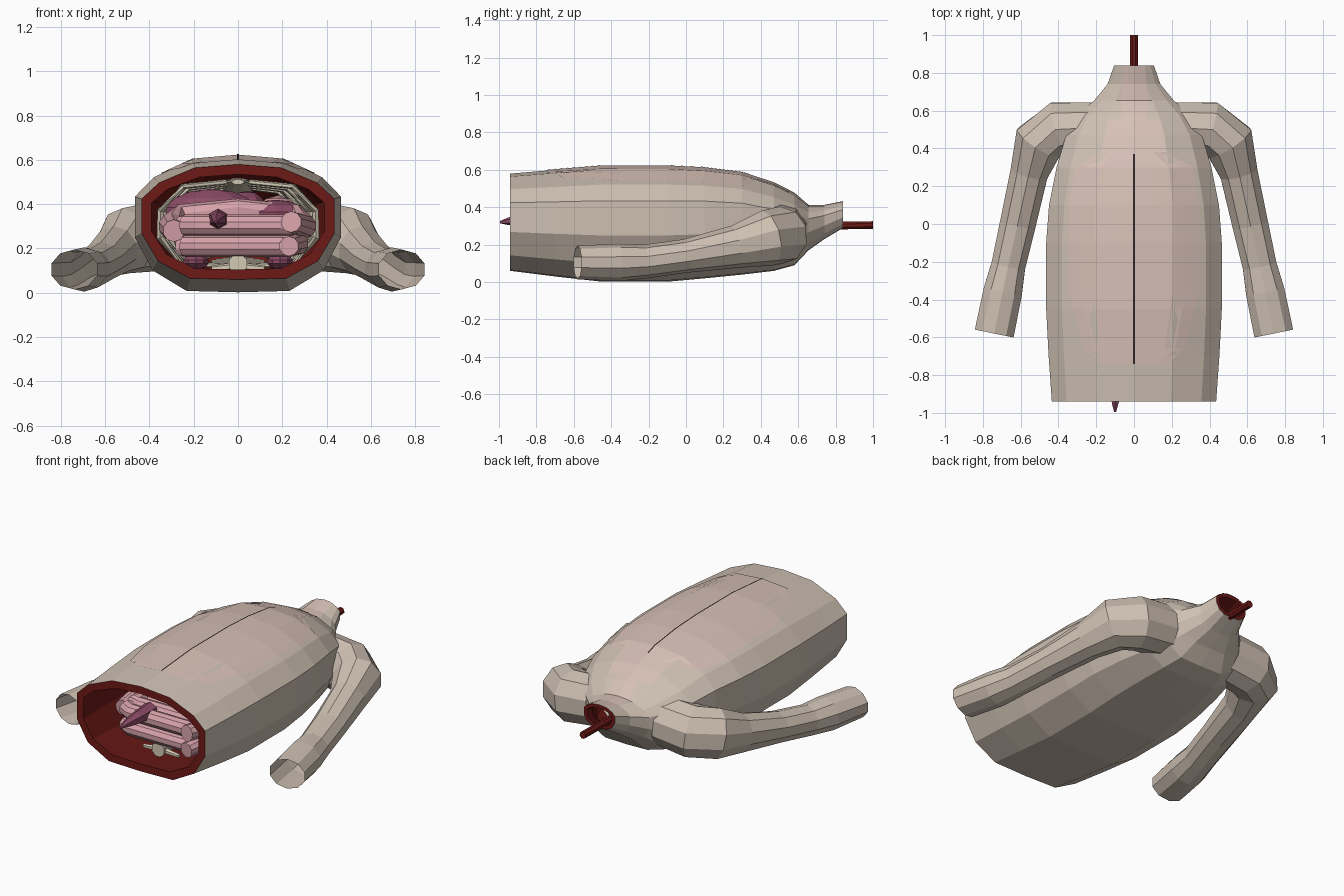
import bpy, bmesh, math
from mathutils import Vector

if "Cube" in bpy.data.objects:
    bpy.data.objects.remove(bpy.data.objects["Cube"])


def material(name, rgb):
    m = bpy.data.materials.new(name)
    m.diffuse_color = (*rgb, 1)
    m.use_nodes = True
    m.node_tree.nodes["Principled BSDF"].inputs["Base Color"].default_value = m.diffuse_color
    return m


SKIN = material("skin", (0.62, 0.53, 0.45))
FLAP = material("flap_skin", (0.68, 0.53, 0.47))
FLESH = material("flesh", (0.15, 0.01, 0.008))
DARK = material("slit", (0.03, 0.02, 0.02))
PINK = material("gut", (0.68, 0.36, 0.40))
MAROON = material("organ", (0.26, 0.07, 0.13))
BONE = material("bone", (0.66, 0.60, 0.47))


def finish(name, bm, mats, smooth=False):
    bmesh.ops.recalc_face_normals(bm, faces=bm.faces)
    me = bpy.data.meshes.new(name)
    bm.to_mesh(me)
    bm.free()
    for m in mats:
        me.materials.append(m)
    ob = bpy.data.objects.new(name, me)
    bpy.context.collection.objects.link(ob)
    if smooth:
        me.polygons.foreach_set("use_smooth", [True] * len(me.polygons))
    return ob


def skin_rings(bm, rings, closed=True, mat=0):
    """Join successive rings of vertices with quads."""
    n = len(rings[0])
    for a, b in zip(rings, rings[1:]):
        for i in range(n if closed else n - 1):
            j = (i + 1) % n
            bm.faces.new((a[i], a[j], b[j], b[i])).material_index = mat


def tube(name, path, mat, sides=8, caps=True, smooth=False):
    """Tube through (x, y, z, side radius, up radius) stations."""
    bm = bmesh.new()
    pts = [Vector(p[:3]) for p in path]
    rings = []
    for k, p in enumerate(path):
        d = (pts[min(k + 1, len(pts) - 1)] - pts[max(k - 1, 0)]).normalized()
        up = Vector((0, 0, 1)) if abs(d.z) < 0.9 else Vector((0, 1, 0))
        s = d.cross(up).normalized()
        n = s.cross(d)
        ring = []
        for i in range(sides):
            a = 2 * math.pi * (i + 0.5) / sides
            ring.append(bm.verts.new(pts[k] + s * p[3] * math.cos(a) + n * p[-1] * math.sin(a)))
        rings.append(ring)
    skin_rings(bm, rings)
    if caps:
        bm.faces.new(rings[0])
        bm.faces.new(rings[-1])
    return finish(name, bm, [mat], smooth)


def blob(name, loc, size, mat):
    bm = bmesh.new()
    bmesh.ops.create_uvsphere(bm, u_segments=10, v_segments=7, radius=1)
    for v in bm.verts:
        v.co = Vector(loc) + Vector(c * s for c, s in zip(v.co, size))
    return finish(name, bm, [mat])


# Torso shell: stations (y, half width, bottom z, top z)
STATIONS = [(-0.94, 0.435, 0.06, 0.58), (-0.7, 0.452, 0.03, 0.60), (-0.45, 0.465, 0.002, 0.62),
            (-0.1, 0.465, 0.002, 0.62), (0.1, 0.45, 0.02, 0.61), (0.3, 0.41, 0.04, 0.585),
            (0.47, 0.36, 0.06, 0.53), (0.58, 0.29, 0.09, 0.475), (0.655, 0.21, 0.17, 0.41),
            (0.74, 0.14, 0.23, 0.41), (0.84, 0.105, 0.29, 0.43)]
HALF = [(0, 1), (0.45, 0.94), (0.82, 0.68), (1, 0.4), (1, -0.2), (0.83, -0.68), (0.5, -0.98)]
SECTION = HALF + [(0, -1)] + [(-u, v) for u, v in HALF[:0:-1]]

bm = bmesh.new()


def torso_rings(inset):
    out = []
    for y, w, lo, hi in STATIONS:
        t = min(inset, w * 0.2)
        c, h = (lo + hi) / 2, (hi - lo) / 2
        out.append([bm.verts.new((u * (w - t), y, c + v * (h - t))) for u, v in SECTION])
    return out


outer, inner = torso_rings(0), torso_rings(0.045)
skin_rings(bm, outer)
skin_rings(bm, inner, mat=1)
for k in (0, -1):
    skin_rings(bm, [outer[k], inner[k]], mat=1)
finish("torso", bm, [SKIN, FLESH])


def interp(table, t):
    for a, b in zip(table, table[1:]):
        if t <= b[0]:
            f = (t - a[0]) / (b[0] - a[0])
            return [p + (q - p) * f for p, q in zip(a, b)]
    return list(table[-1])


def surface_z(x, y):
    _, w, lo, hi = interp(STATIONS, y)
    v = interp(HALF[:4], min(abs(x) / w, 0.99))[1]
    return (lo + hi) / 2 + v * (hi - lo) / 2


def patch(name, outline, x_lines, mat, lift):
    """Sheet laid on the front of the body; outline is (y, half width)."""
    ys = sorted({s[0] for s in STATIONS if outline[0][0] < s[0] < outline[-1][0]} | {o[0] for o in outline})
    bm = bmesh.new()
    rows = []
    for y in ys:
        hw = interp(outline, y)[1]
        rows.append([bm.verts.new((x * hw, y, surface_z(x * hw, y) + lift)) for x in x_lines])
    skin_rings(bm, rows, closed=False)
    return finish(name, bm, [mat])


# Opening flaps on the front and the slit between them
FLAP_OUTLINE = [(-0.74, 0.17), (-0.66, 0.27), (-0.35, 0.345), (0.1, 0.345), (0.3, 0.31), (0.38, 0.17), (0.55, 0.14)]
fracs = [0, 0.3, 0.6, 0.8, 1]
for side, sign in (("left", -1), ("right", 1)):
    patch(side + "_flap", FLAP_OUTLINE, [sign * f for f in fracs], FLAP, 0.004)
patch("throat_skin", [(0.54, 0.07), (0.67, 0.07), (0.84, 0.06)], [-1, -0.5, 0, 0.5, 1], FLAP, 0.003)
patch("slit", [(-0.74, 0.004), (0.37, 0.004)], [-1, 0, 1], DARK, 0.006)

# Arms, open at the wrist
ARM = [(0.22, 0.51, 0.27, 0.14, 0.15), (0.40, 0.505, 0.25, 0.15, 0.155), (0.505, 0.43, 0.235, 0.14, 0.15),
       (0.555, 0.27, 0.19, 0.105, 0.115), (0.615, 0.0, 0.14, 0.10, 0.09), (0.665, -0.22, 0.11, 0.095, 0.09),
       (0.695, -0.36, 0.105, 0.108, 0.10), (0.74, -0.58, 0.105, 0.11, 0.09)]
for side, sign in (("left", -1), ("right", 1)):
    tube(side + "_arm", [(sign * p[0], *p[1:]) for p in ARM], SKIN, sides=10, caps=False)

# Windpipe
tube("windpipe", [(0, 0.3, 0.29, 0.022), (0, 0.7, 0.3, 0.022), (0, 1.0, 0.305, 0.022)], FLESH)

# Spine: bodies with spurs
for i in range(15):
    y = -0.74 + i * 0.09
    z = 0.11 + 0.05 * max(0, y)
    tube(f"vertebra_{i}", [(0, y - 0.035, z + 0.02, 0.045), (0, y, z + 0.02, 0.035), (0, y + 0.035, z + 0.02, 0.045)], BONE)
    tube(f"vertebra_spur_{i}", [(-0.12, y, z, 0.012), (0, y, z + 0.01, 0.02), (0.12, y, z, 0.012)], BONE, sides=6)

# Ribs and breastbone
for i in range(8):
    y = -0.22 + i * 0.09
    w, hi = 0.36 - 0.012 * max(0, i - 3) ** 1.5, 0.50 - 0.008 * max(0, i - 4)
    for side, sign in (("left", -1), ("right", 1)):
        arc = [(0.05, 0.05, 0.12), (0.7, 0.03, 0.13), (0.98, 0, 0.25), (0.97, -0.03, 0.37), (0.7, -0.03, hi - 0.02), (0.15, 0.04, hi)]
        tube(f"{side}_rib_{i}", [(sign * u * w, y + dy, z, 0.018, 0.012) for u, dy, z in arc], BONE, sides=6)
tube("breastbone", [(0, -0.15, 0.5, 0.03, 0.012), (0, 0.2, 0.505, 0.05, 0.015), (0, 0.46, 0.46, 0.07, 0.015)], BONE)

# Lungs, heart, liver, stomach, kidneys
for side, sign in (("left", -1), ("right", 1)):
    blob(side + "_lung", (sign * 0.18, 0.2, 0.29), (0.13, 0.27, 0.15), PINK)
    blob(side + "_kidney", (sign * 0.19, -0.3, 0.14), (0.06, 0.1, 0.04), MAROON)
blob("heart", (0.04, 0.18, 0.38), (0.09, 0.12, 0.08), MAROON)
blob("liver", (-0.12, -0.16, 0.36), (0.22, 0.13, 0.11), MAROON)
blob("stomach", (0.17, -0.25, 0.35), (0.15, 0.14, 0.07), MAROON)

# Small bowel: two layers of back-and-forth loops
for layer, z in (("lower", 0.21), ("upper", 0.305)):
    path, s = [], -1
    for i in range(5):
        y = -0.76 + i * 0.1
        path += [(s * f * 0.24, y + (0.03 if f == g else 0), z, 0.048) for f, g in ((1, 1), (0.8, 0), (0, 1), (-0.8, 0), (-1, 9))]
        path[-3] = (0, y, z, 0.048)
        s = -s
    tube(layer + "_small_bowel", path, PINK, sides=10)

# Large bowel frame, its end and the pointed tip
tube("large_bowel", [(-0.29, -0.7, 0.28, 0.05), (-0.3, -0.45, 0.3, 0.06), (-0.26, -0.3, 0.34, 0.06), (0, -0.32, 0.37, 0.055),
                     (0.26, -0.3, 0.34, 0.06), (0.3, -0.5, 0.3, 0.055), (0.27, -0.7, 0.31, 0.05), (0.24, -0.84, 0.32, 0.048)], PINK, sides=10)
tube("bowel_end", [(0.27, -0.6, 0.22, 0.05), (0.23, -0.83, 0.21, 0.045)], PINK, sides=10)
tube("bowel_tip", [(-0.09, -0.72, 0.33, 0.05), (-0.09, -0.86, 0.33, 0.038), (-0.1, -0.95, 0.325, 0.02), (-0.1, -0.995, 0.32, 0.006)], MAROON, sides=6)
